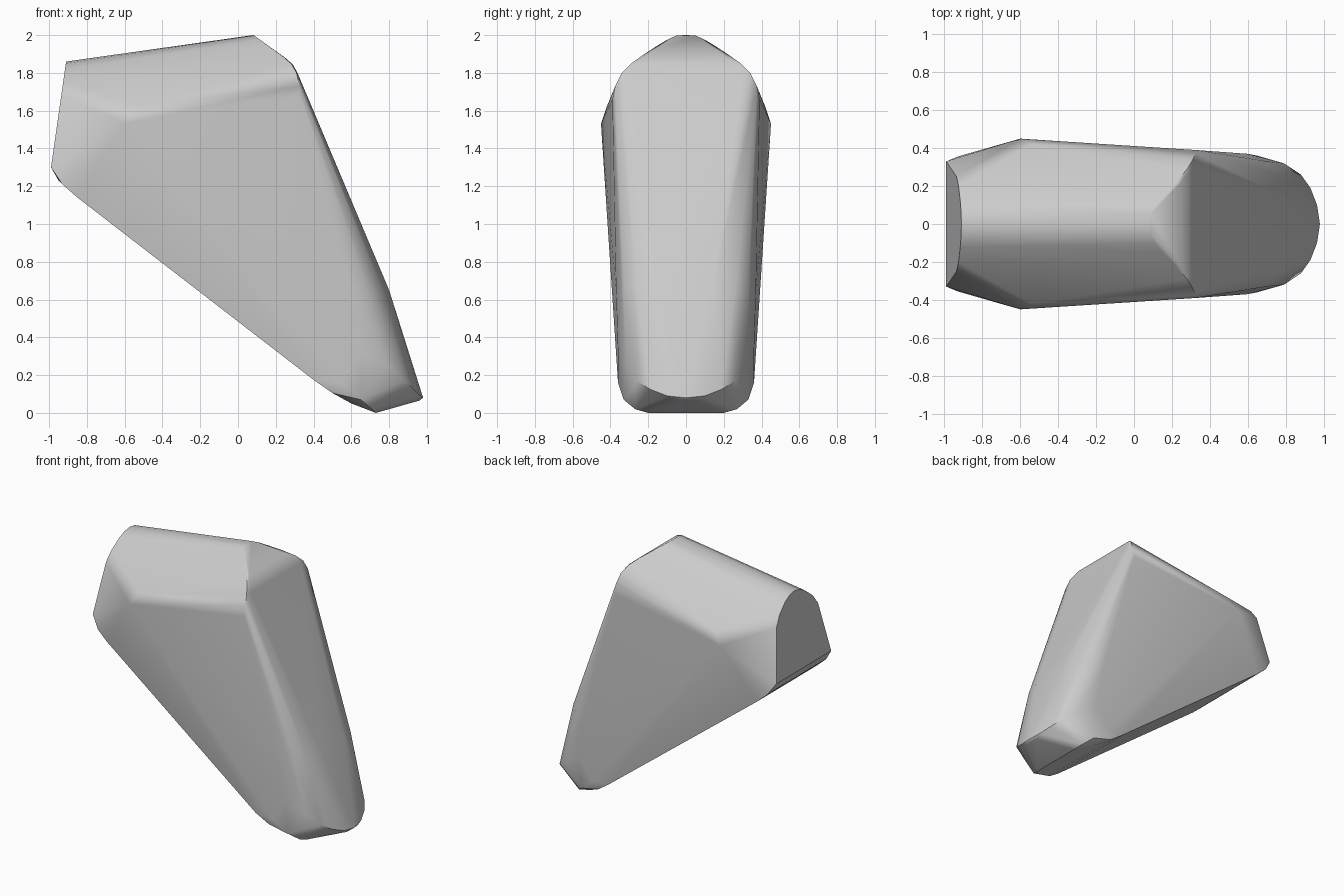
import bpy
import bmesh
import math

# Remove the default object
default_cube = bpy.data.objects.get("Cube")
if default_cube is not None:
    bpy.data.objects.remove(default_cube, do_unlink=True)


def make_material(name, colour):
    material = bpy.data.materials.new(name)
    material.use_nodes = True
    material.diffuse_color = colour
    shader = next(n for n in material.node_tree.nodes if n.type == "BSDF_PRINCIPLED")
    shader.inputs["Base Color"].default_value = colour
    return material


def rear_cap_x(height):
    """The flat rear cap leans outward toward its lower edge."""
    return -0.91 - (1.86 - height) * 0.143


def across(x, z, half_width):
    """A straight cross edge, described by its centre and its end."""
    return [(x, 0, z), (x, half_width, z)]


# Rounded arch of the leaning rear cap, as half width and height
rear_arch = [(0, 1.86), (0.06, 1.85), (0.12, 1.82), (0.2, 1.755), (0.25, 1.68), (0.33, 1.3)]
rear_cap = [(rear_cap_x(height), half, height) for half, height in rear_arch]

# Widest corner on each side, where roof and wall meet
shoulder = [(-0.54, 0.42, 1.62), (-0.6, 0.45, 1.53)]

# Sharp curved edge where the roof meets the front chamfer
front_arch = [
    (0.08, 0, 2.0), (0.085, 0.05, 1.998), (0.11, 0.1, 1.975),
    (0.15, 0.15, 1.945), (0.22, 0.22, 1.9), (0.28, 0.29, 1.85),
    (0.31, 0.34, 1.8), (0.325, 0.375, 1.73), (0.325, 0.39, 1.66),
]

# Rounded transition from the chamfer to the long sloping face
brow = across(0.25, 1.88, 0.22) + across(0.29, 1.845, 0.27)
brow += across(0.315, 1.8, 0.3) + across(0.33, 1.75, 0.32)

# Gentle bend low on the sloping face
bend = across(0.8, 0.65, 0.14) + [(0.765, 0.26, 0.65), (0.7, 0.33, 0.65), (0.6, 0.37, 0.65)]

# Rounded toe and its small flat sole
toe = [
    (0.98, 0, 0.08), (0.965, 0.1, 0.09), (0.93, 0.19, 0.125),
    (0.88, 0.26, 0.17), (0.79, 0.32, 0.25), (0.65, 0.36, 0.32),
]
sole = across(0.96, 0.065, 0.06) + across(0.73, 0, 0.2)
sole += [(0.71, 0.27, 0.02), (0.65, 0.33, 0.07), (0.54, 0.36, 0.16)]

# Long flat underside with rounded ends
underside = across(0.6, 0.05, 0.28) + across(0.5, 0.105, 0.34) + across(0.4, 0.175, 0.36)
underside += across(-0.85, 1.14, 0.36) + [(-0.93, 0.355, 1.21)] + across(-0.95, 1.23, 0.3)

# Mirror the half sections and wrap them in one tight shell
half = rear_cap + shoulder + front_arch + brow + bend + toe + sole + underside
points = {(x, side * y, z) for x, y, z in half for side in (-1, 1)}
bm = bmesh.new()
for point in sorted(points):
    bm.verts.new(point)
hull = bmesh.ops.convex_hull(bm, input=bm.verts[:])
unused = {item for item in hull["geom_interior"] + hull["geom_unused"]
          if isinstance(item, bmesh.types.BMVert)}
bmesh.ops.delete(bm, geom=list(unused), context="VERTS")
bmesh.ops.dissolve_limit(bm, angle_limit=math.radians(1.5), verts=bm.verts[:], edges=bm.edges[:])
bmesh.ops.recalc_face_normals(bm, faces=bm.faces[:])

mesh = bpy.data.meshes.new("tapered_body")
bm.to_mesh(mesh)
bm.free()
body = bpy.data.objects.new("tapered_body", mesh)
bpy.context.collection.objects.link(body)
mesh.materials.append(make_material("plain_grey", (0.6, 0.6, 0.6, 1)))

# Smooth shading that keeps the crisp edges and flat large faces
bpy.ops.object.select_all(action="DESELECT")
body.select_set(True)
bpy.context.view_layer.objects.active = body
bpy.ops.object.shade_smooth_by_angle(angle=math.radians(35))
weighted = body.modifiers.new("flat_large_faces", "WEIGHTED_NORMAL")
weighted.keep_sharp = True
